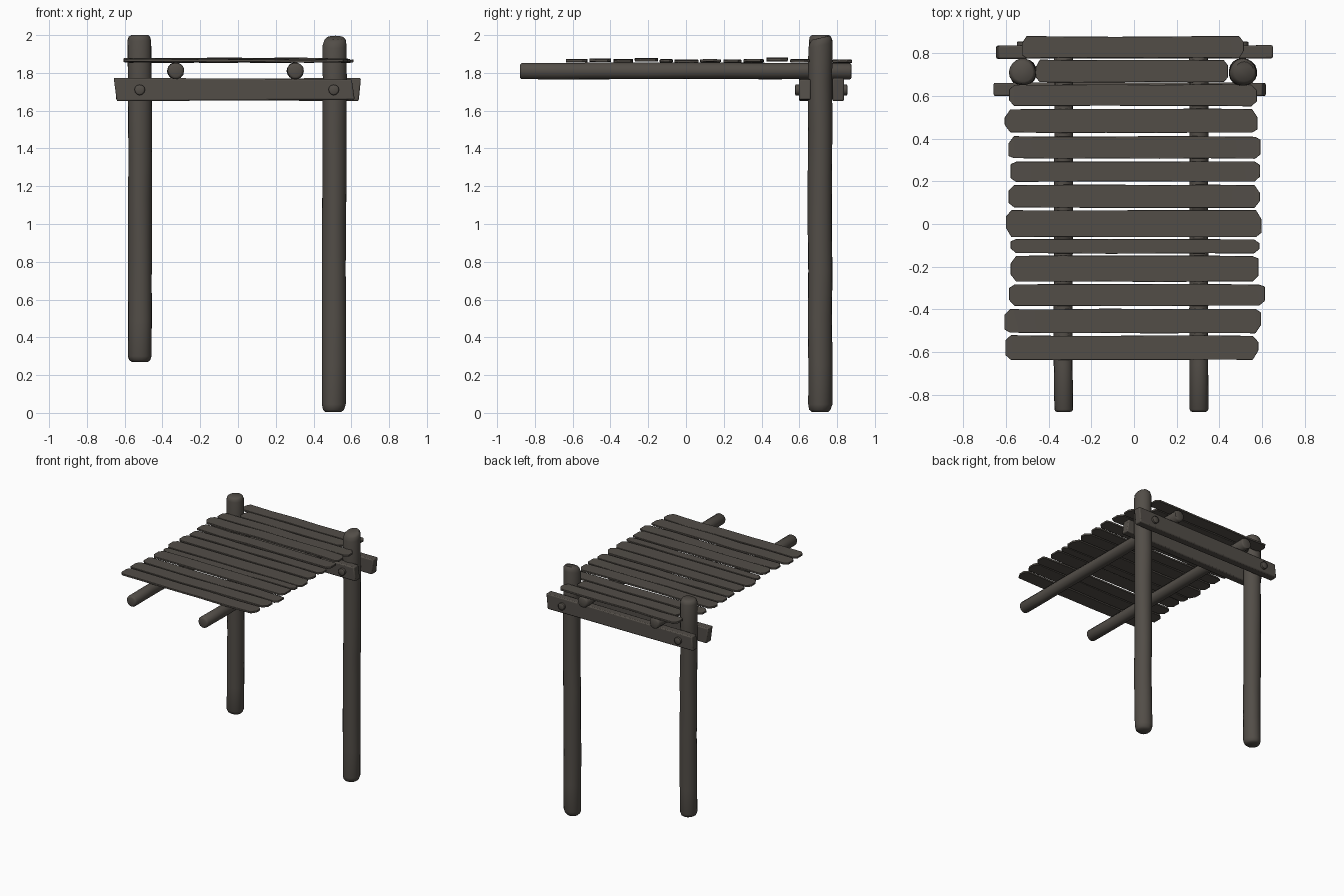
import bpy
import bmesh
import math
import random
from mathutils import Vector, Matrix

random.seed(7)

default_cube = bpy.data.objects.get("Cube")
if default_cube:
    bpy.data.objects.remove(default_cube, do_unlink=True)


def make_material(name, colour):
    material = bpy.data.materials.new(name)
    material.use_nodes = True
    material.diffuse_color = colour
    shader = material.node_tree.nodes["Principled BSDF"]
    shader.inputs["Base Color"].default_value = colour
    shader.inputs["Roughness"].default_value = 0.9
    return material


WOOD = make_material("weathered wood", (0.085, 0.075, 0.064, 1))


def finish(name, bm, smooth_angle=None, bevel=0):
    bmesh.ops.recalc_face_normals(bm, faces=bm.faces)
    mesh = bpy.data.meshes.new(name)
    bm.to_mesh(mesh)
    bm.free()
    mesh.materials.append(WOOD)
    obj = bpy.data.objects.new(name, mesh)
    bpy.context.collection.objects.link(obj)
    if bevel:
        modifier = obj.modifiers.new("worn edges", "BEVEL")
        modifier.width = bevel
        modifier.segments = 2
    if smooth_angle:
        bpy.ops.object.select_all(action="DESELECT")
        obj.select_set(True)
        bpy.context.view_layer.objects.active = obj
        bpy.ops.object.shade_smooth_by_angle(angle=math.radians(smooth_angle))
    return obj


def make_log(name, start, end, radius, rounding, wobble, slant=0, sides=18):
    """Round log with softened ends, a slight wobble and a slanted far end."""
    start, end = Vector(start), Vector(end)
    axis = end - start
    length = axis.length
    turn = axis.to_track_quat("Z", "Y").to_matrix().to_4x4()
    place = Matrix.Translation(start) @ turn
    inner = [length * i / 8 for i in range(1, 8)]
    stations = [(0, 0.68), (rounding * 0.3, 0.88), (rounding, 1)]
    stations += [(t, 1) for t in inner]
    stations += [(length - rounding, 1), (length - rounding * 0.3, 0.9), (length, 0.72)]
    bm = bmesh.new()
    rings = []
    for t, scale in stations:
        shift = Vector((random.uniform(-wobble, wobble), random.uniform(-wobble, wobble), 0))
        ring = []
        for k in range(sides):
            angle = math.tau * k / sides
            r = radius * scale * (1 + 0.025 * math.sin(3 * angle + t * 4))
            point = Vector((r * math.cos(angle), r * math.sin(angle), t)) + shift
            if t > length - rounding * 1.5:
                point.z += slant * (point.x / radius - 1) / 2
            ring.append(bm.verts.new(place @ point))
        rings.append(ring)
    for a, b in zip(rings, rings[1:]):
        for k in range(sides):
            n = (k + 1) % sides
            bm.faces.new((a[k], a[n], b[n], b[k]))
    bm.faces.new(rings[0])
    bm.faces.new(rings[-1])
    return finish(name, bm, 50)


def make_slab(name, outline, low, high, bend, bevel):
    """Board from matching lower and upper edge points, extruded along z."""
    bm = bmesh.new()
    columns = []
    for (xa, ya), (xb, yb) in outline:
        lift = random.uniform(-bend, bend)
        columns.append([bm.verts.new((x, y, z + lift))
                        for x, y, z in ((xa, ya, low), (xb, yb, low), (xb, yb, high), (xa, ya, high))])
    for a, b in zip(columns, columns[1:]):
        for k in range(4):
            n = (k + 1) % 4
            bm.faces.new((a[k], a[n], b[n], b[k]))
    bm.faces.new(columns[0])
    bm.faces.new(columns[-1])
    return finish(name, bm, 30, bevel)


# Upright posts: the right one hangs short, the left one reaches the ground
make_log("right_post", (-0.52, 0.71, 0.27), (-0.52, 0.71, 2.0), 0.063, 0.03, 0.002)
make_log("left_post", (0.505, 0.71, 0.005), (0.513, 0.71, 2.0), 0.064, 0.04, 0.003, slant=0.03)

# Long rails under the deck
for side, x in (("right", -0.33), ("left", 0.303)):
    make_log(side + "_rail", (x, -0.88, 1.81), (x, 0.877, 1.81), 0.044, 0.012, 0.0015, sides=14)

# Cross beams clamping the posts, drawn upright and stood on edge
BEAMS = (("front_beam", 0.63, -0.65, 0.61, 0.008), ("back_beam", 0.805, -0.64, 0.645, -0.006))
for name, y, x0, x1, skew in BEAMS:
    edges = []
    for i in range(6):
        f = i / 5
        x = x0 + (x1 - x0) * f
        tilt = skew * (1 - 2 * f) / 2
        lean = skew if i in (0, 5) else 0
        edges.append(((x + lean, 1.654 - tilt), (x - lean, 1.77 + tilt)))
    beam = make_slab(name, edges, -0.031, 0.031, 0.001, 0.008)
    beam.data.transform(Matrix.Translation((0, y, 0)) @ Matrix.Rotation(math.pi / 2, 4, "X"))

# Bolt heads on the outer faces of both beams
for side, x in (("right", -0.52), ("left", 0.507)):
    for face, y0, y1 in (("front", 0.605, 0.577), ("back", 0.83, 0.855)):
        make_log(f"{side}_{face}_bolt", (x, y0, 1.71), (x, y1, 1.71), 0.028, 0.009, 0, sides=12)

# Deck planks: back edge, front edge, right end, left end, lift
PLANKS = (
    (0.88, 0.775, -0.525, 0.515, 0),
    (0.77, 0.662, -0.46, 0.44, 0),
    (0.655, 0.55, -0.585, 0.575, 0.002),
    (0.54, 0.425, -0.605, 0.578, 0.01),
    (0.412, 0.305, -0.588, 0.592, 0.003),
    (0.293, 0.197, -0.577, 0.59, 0),
    (0.185, 0.075, -0.587, 0.59, 0.004),
    (0.066, -0.062, -0.6, 0.597, 0),
    (-0.068, -0.14, -0.577, 0.587, 0.003),
    (-0.147, -0.272, -0.577, 0.582, 0.009),
    (-0.28, -0.386, -0.585, 0.612, 0.002),
    (-0.396, -0.512, -0.607, 0.595, 0.005),
    (-0.52, -0.637, -0.602, 0.582, 0.003),
)
for number, (back, front, x0, x1, lift) in enumerate(PLANKS, 1):
    outline = []
    notch = [random.uniform(0.1, 0.35) * (back - front) for _ in range(4)]
    steps = [0, 0.022, 0.2, 0.4, 0.6, 0.8, 0.978, 1]
    for i, f in enumerate(steps):
        x = x0 + (x1 - x0) * f
        a = front + random.uniform(0, 0.004)
        b = back - random.uniform(0, 0.004)
        if i == 0:
            a, b = a + notch[0], b - notch[1]
        elif i == len(steps) - 1:
            a, b = a + notch[2], b - notch[3]
        outline.append(((x, a), (x, b)))
    make_slab(f"deck_plank_{number}", outline, 1.854 + lift, 1.868 + lift, 0.003, 0.002)
